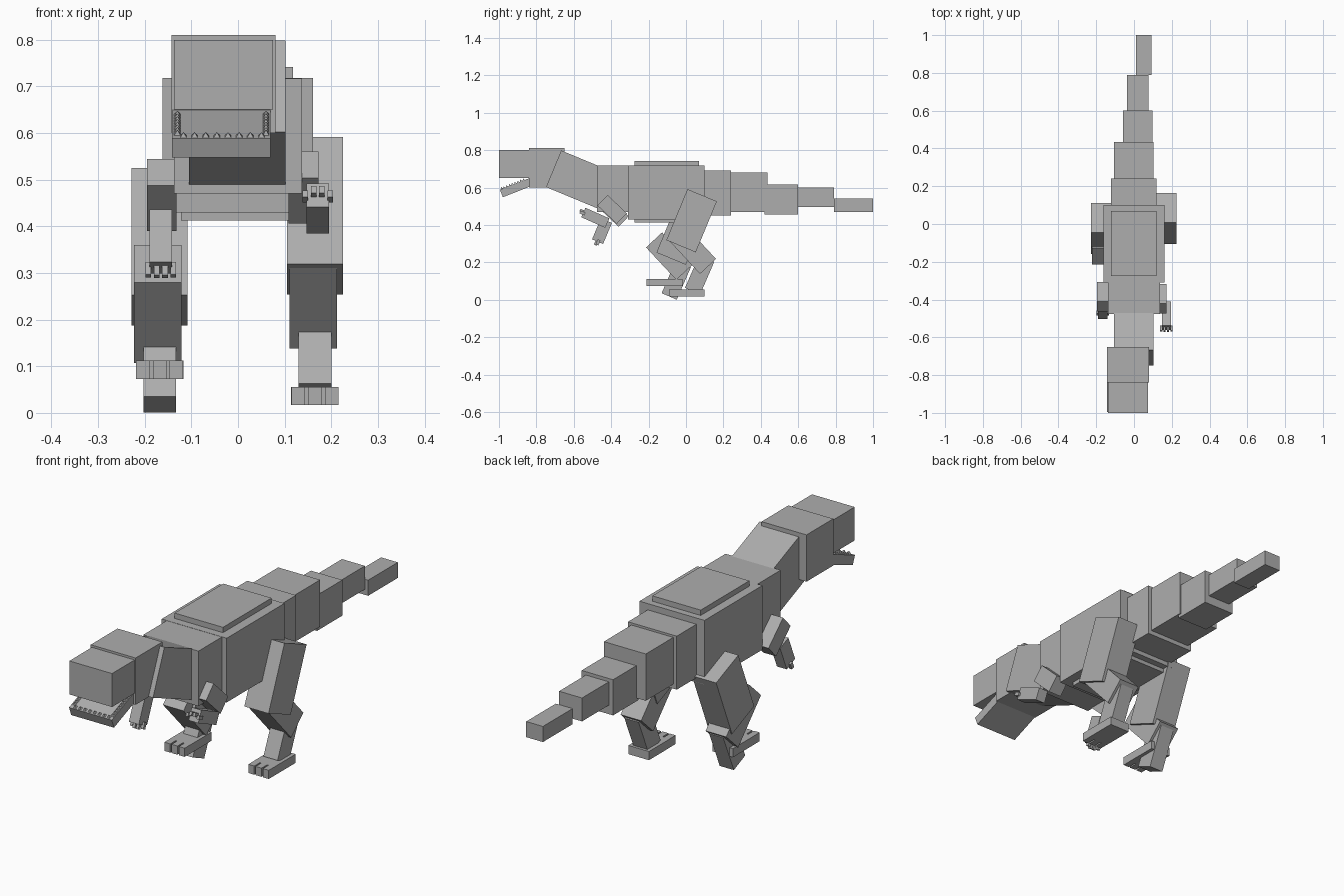
import bpy, bmesh
from math import radians, sin, cos
from mathutils import Matrix, Vector

if "Cube" in bpy.data.objects:
    bpy.data.objects.remove(bpy.data.objects["Cube"])

grey = bpy.data.materials.new("plain_grey")
grey.diffuse_color = (0.42, 0.42, 0.42, 1)
grey.use_nodes = True
grey.node_tree.nodes["Principled BSDF"].inputs["Base Color"].default_value = grey.diffuse_color


def finish(name, bm):
    mesh = bpy.data.meshes.new(name)
    bm.to_mesh(mesh)
    bm.free()
    mesh.materials.append(grey)
    ob = bpy.data.objects.new(name, mesh)
    bpy.context.collection.objects.link(ob)
    return ob


def add_box(bm, x, y, z):
    """Block from ranges along each axis."""
    m = Matrix.Translation([(a + b) / 2 for a, b in (x, y, z)])
    m @= Matrix.Diagonal([b - a for a, b in (x, y, z)] + [1])
    bmesh.ops.create_cube(bm, size=1, matrix=m)


def box(name, x, y, z):
    bm = bmesh.new()
    add_box(bm, x, y, z)
    return finish(name, bm)


def tilted(name, x, centre, length, depth, angle):
    """Block pitched in the side plane; angle raises its +y end."""
    ob = box(name, x, (-length / 2, length / 2), (-depth / 2, depth / 2))
    ob.location = (0, *centre)
    ob.rotation_euler.x = radians(angle)
    return ob


# Head and neck
box("snout", (-0.137, 0.075), (-1.0, -0.83), (0.65, 0.80))
box("head", (-0.143, 0.08), (-0.84, -0.65), (0.60, 0.81))
tilted("neck", (-0.105, 0.102), (-0.56, 0.639), 0.32, 0.212, -22.5)

# Lower jaw, with teeth around the front and side edges
pitch = radians(21.5)
d, n = Vector((0, cos(pitch), sin(pitch))), Vector((0, -sin(pitch), cos(pitch)))
lip = Vector((0, -0.995, 0.588))
mid = lip + d * 0.1 - n * 0.0215
tilted("lower_jaw", (-0.142, 0.07), (mid.y, mid.z), 0.2, 0.043, 21.5)
spots = [(-0.117 + i * 0.0239, 0.012) for i in range(8)]
spots += [(x, 0.025 + i * 0.016) for x in (-0.13, 0.06) for i in range(8)]
bm = bmesh.new()
for x, s in spots:
    pos = lip + d * s + n * 0.005 + Vector((x, 0, 0))
    m = Matrix.Translation(pos) @ Matrix.Rotation(pitch, 4, 'X') @ Matrix.Rotation(radians(45), 4, 'Z')
    bmesh.ops.create_cone(bm, cap_ends=True, segments=4, radius1=0.010, radius2=0,
                          depth=0.011, matrix=m)
finish("teeth", bm)

# Trunk
box("chest", (-0.137, 0.137), (-0.476, -0.30), (0.47, 0.717))
box("body", (-0.162, 0.161), (-0.31, 0.10), (0.43, 0.718))
box("back_plate", (-0.122, 0.118), (-0.275, 0.07), (0.70, 0.742))
box("belly_plate", (-0.122, 0.118), (-0.275, 0.07), (0.412, 0.45))

# Tail, tapering and swaying to one side
for i, (x, y, z) in enumerate([
        ((-0.122, 0.12), (0.10, 0.24), (0.45, 0.69)),
        ((-0.105, 0.103), (0.24, 0.435), (0.47, 0.68)),
        ((-0.058, 0.098), (0.42, 0.60), (0.455, 0.615)),
        ((-0.037, 0.077), (0.60, 0.79), (0.495, 0.60)),
        ((0.01, 0.093), (0.79, 1.0), (0.47, 0.54))]):
    box(f"tail_{i + 1}", x, y, z)


def hind_leg(side, x, thigh, shin, ankle, foot_y, foot_z):
    """x is the outer-to-inner middle of the leg; the rest are side-plane positions."""
    def span(half, off=0):
        return (x + off - half, x + off + half)
    tilted(side + "_thigh", span(0.06), thigh, 0.295, 0.17, 67.5)
    tilted(side + "_shin", span(0.051, -0.004), shin, 0.237, 0.117, -47)
    tilted(side + "_ankle", span(0.035), ankle, 0.19, 0.088, 66.5)
    bm = bmesh.new()
    z = (foot_z, foot_z + 0.039)
    add_box(bm, span(0.051), (foot_y + 0.04, foot_y + 0.19), z)
    for off in (-0.036, 0, 0.036):
        add_box(bm, span(0.0145, off), (foot_y, foot_y + 0.042), z)
    finish(side + "_foot", bm)


hind_leg("right_hind", 0.165, (0.03, 0.4225), (0.037, 0.265), (0.073, 0.133), -0.09, 0.017)
hind_leg("left_hind", -0.168, (-0.023, 0.356), (-0.09, 0.233), (-0.052, 0.105), -0.21, 0.073)


def arm(side, x_upper, upper, x_fore, fore, length, depth, angle):
    """Upper arm, forearm and a small clawed hand at the forearm's far end."""
    tilted(side + "_upper_arm", x_upper, upper, 0.142, 0.078, -43.5)
    tilted(side + "_forearm", x_fore, fore, length, depth, angle)
    c, e = sum(x_fore) / 2, -length / 2
    bm = bmesh.new()
    for off in (-0.009, 0.009):
        add_box(bm, (c + off - 0.006, c + off + 0.006), (e - 0.022, e + 0.01), (-0.004, 0.012))
    for s in (-1, 1):
        x = c + s * 0.027
        add_box(bm, (x - 0.006, x + 0.006), (e - 0.017, e + 0.012), (-0.012, 0.004))
    hand = finish(side + "_hand", bm)
    hand.location = (0, *fore)
    hand.rotation_euler.x = radians(angle)


arm("right", (0.108, 0.173), (-0.395, 0.483), (0.147, 0.195), (-0.485, 0.438), 0.14, 0.055, -24)
arm("left", (-0.195, -0.132), (-0.385, 0.467), (-0.19, -0.141), (-0.449, 0.367), 0.122, 0.064, 67)
